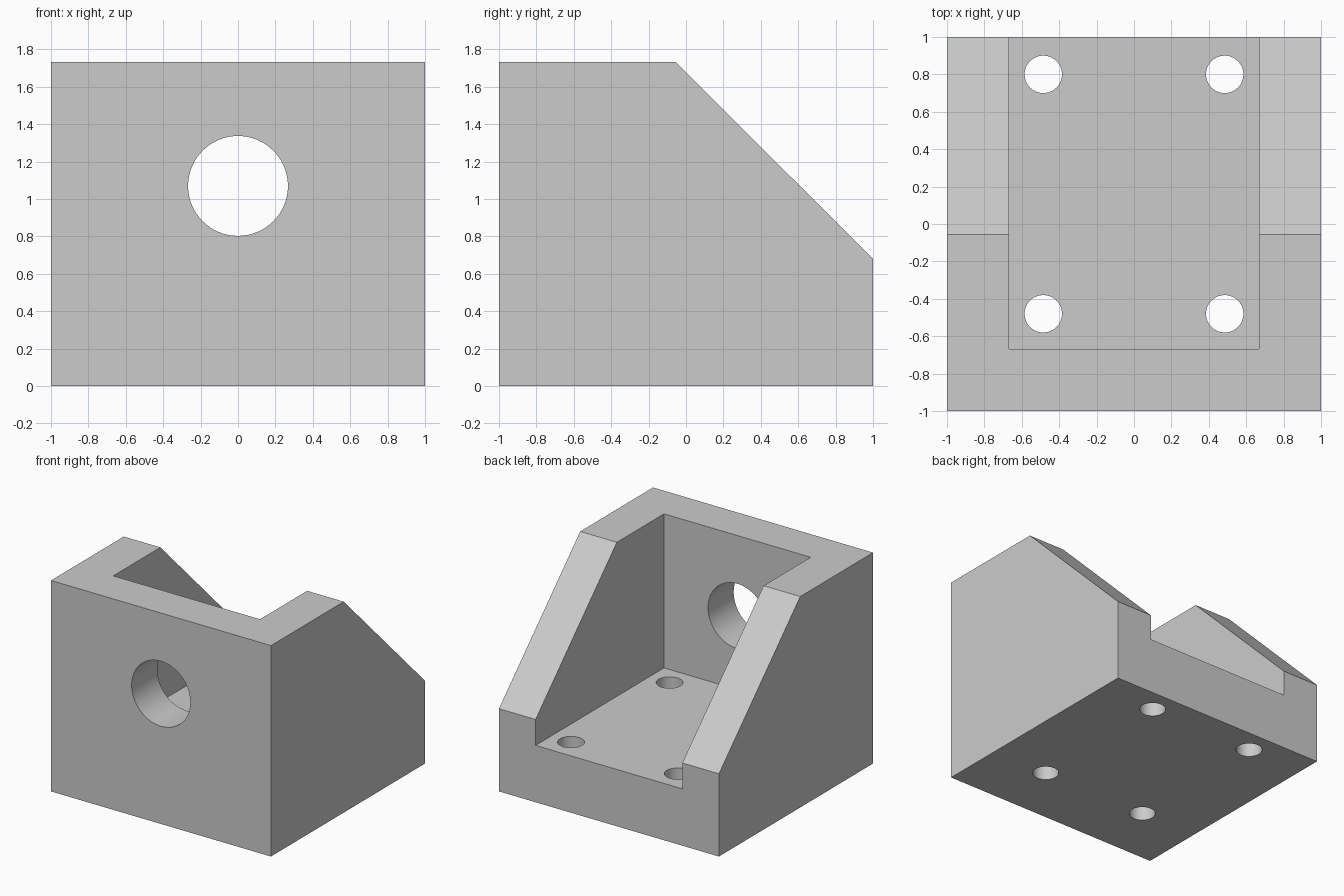
import bpy
import bmesh
from math import radians
from mathutils import Matrix, Vector

cube = bpy.data.objects.get("Cube")
if cube:
    bpy.data.objects.remove(cube, do_unlink=True)

HEIGHT, WALL, FLOOR = 1.733, 0.333, 0.467

grey = bpy.data.materials.new("plain grey")
grey.use_nodes = True
grey.diffuse_color = (0.6, 0.6, 0.6, 1)
grey.node_tree.nodes["Principled BSDF"].inputs["Base Color"].default_value = (0.6, 0.6, 0.6, 1)


def add_object(name, bm):
    bmesh.ops.recalc_face_normals(bm, faces=bm.faces)
    mesh = bpy.data.meshes.new(name)
    bm.to_mesh(mesh)
    bm.free()
    mesh.materials.append(grey)
    obj = bpy.data.objects.new(name, mesh)
    bpy.context.collection.objects.link(obj)
    return obj


def box(name, low, high):
    bm = bmesh.new()
    low, high = Vector(low), Vector(high)
    bmesh.ops.create_cube(bm, size=1, matrix=Matrix.Translation((low + high) / 2)
                          @ Matrix.Diagonal(high - low).to_4x4())
    return add_object(name, bm)


def cylinder(name, radius, depth, centre, tilt=0):
    bm = bmesh.new()
    bmesh.ops.create_cone(bm, cap_ends=True, segments=64, radius1=radius, radius2=radius, depth=depth,
                          matrix=Matrix.Translation(centre) @ Matrix.Rotation(radians(tilt), 4, 'X'))
    return add_object(name, bm)


# Solid block with a sloped back, extruded from its side profile
bm = bmesh.new()
profile = [(-1, 0), (1, 0), (1, 0.68), (-0.055, HEIGHT), (-1, HEIGHT)]
side = bm.faces.new([bm.verts.new((-1, y, z)) for y, z in profile])
extruded = bmesh.ops.extrude_face_region(bm, geom=[side])["geom"]
bmesh.ops.translate(bm, vec=(2, 0, 0), verts=[v for v in extruded if isinstance(v, bmesh.types.BMVert)])
bracket = add_object("mounting_bracket", bm)

# Cutters: open pocket, front bore and four bolt holes
cutters = [box("pocket_cutter", (WALL - 1, WALL - 1, FLOOR), (1 - WALL, 1.2, 2)),
           cylinder("bore_cutter", 0.267, 0.8, (0, -1, 1.07), 90)]
for x in (-0.485, 0.485):
    for y in (-0.48, 0.8):
        cutters.append(cylinder("bolt_hole_cutter", 0.1, 1.2, (x, y, 0.2)))

bpy.context.view_layer.objects.active = bracket
bracket.select_set(True)
for cutter in cutters:
    cut = bracket.modifiers.new(cutter.name, 'BOOLEAN')
    cut.operation = 'DIFFERENCE'
    cut.solver = 'EXACT'
    cut.object = cutter
    bpy.ops.object.modifier_apply(modifier=cut.name)
    bpy.data.objects.remove(cutter, do_unlink=True)

bpy.ops.object.shade_smooth_by_angle(angle=radians(30))
